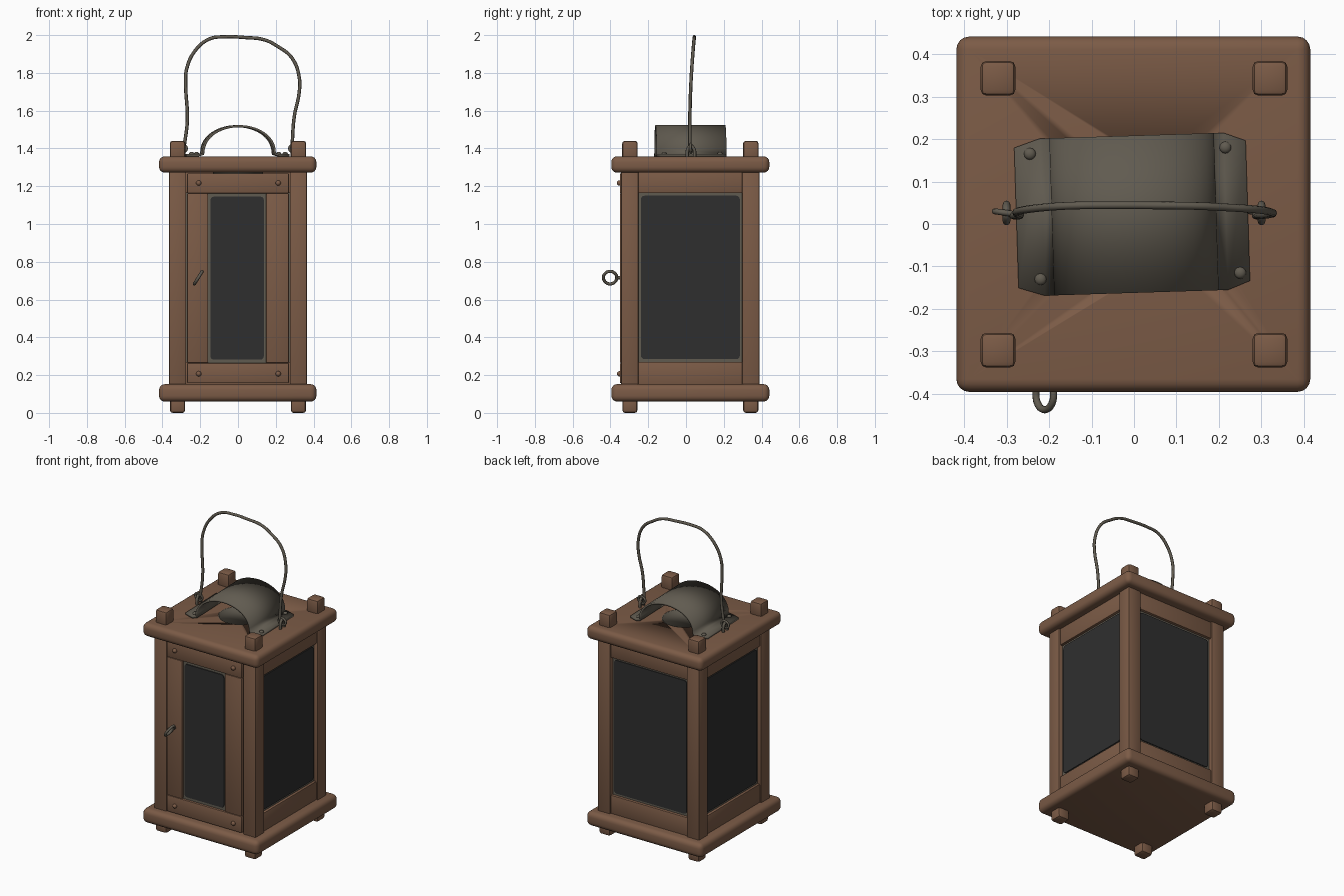
import bpy, bmesh, math
from mathutils import Matrix, Vector

if "Cube" in bpy.data.objects:
    bpy.data.objects.remove(bpy.data.objects["Cube"], do_unlink=True)

CY = 0.023          # depth centre of the lantern body
POST = 0.32         # post distance from the centre line


def material(name, rgb):
    m = bpy.data.materials.new(name)
    m.use_nodes = True
    m.diffuse_color = (*rgb, 1)
    m.node_tree.nodes["Principled BSDF"].inputs["Base Color"].default_value = (*rgb, 1)
    return m


wood = material("brown wood", (0.2, 0.105, 0.062))
metal = material("aged metal", (0.118, 0.104, 0.08))
glass = material("dark glass", (0.028, 0.028, 0.028))


def finish(name, bm, mat, matrix=None):
    if matrix:
        bm.transform(matrix)
    bmesh.ops.recalc_face_normals(bm, faces=bm.faces)
    mesh = bpy.data.meshes.new(name)
    bm.to_mesh(mesh)
    bm.free()
    mesh.materials.append(mat)
    ob = bpy.data.objects.new(name, mesh)
    bpy.context.collection.objects.link(ob)
    bpy.ops.object.select_all(action="DESELECT")
    ob.select_set(True)
    bpy.context.view_layer.objects.active = ob
    bpy.ops.object.shade_smooth_by_angle(angle=math.radians(40))
    return ob


def box(name, x, y, z, mat, bevel=0.008, segments=2, matrix=None, axis=None):
    """Bevelled box from (low, high) ranges; axis limits the bevel to edges along it."""
    bm = bmesh.new()
    bmesh.ops.create_cube(bm, size=1)
    for v in bm.verts:
        v.co = [(r[0] + r[1]) / 2 + c * (r[1] - r[0]) for c, r in zip(v.co, (x, y, z))]
    edges = [e for e in bm.edges if axis is None
             or abs((e.verts[0].co - e.verts[1].co).normalized()[axis]) > 0.9]
    bmesh.ops.bevel(bm, geom=edges, offset=bevel, segments=segments,
                    profile=0.5, affect="EDGES")
    return finish(name, bm, mat, matrix)


def rivet(name, loc, matrix=None):
    bm = bmesh.new()
    bmesh.ops.create_uvsphere(bm, u_segments=12, v_segments=8, radius=0.014)
    return finish(name, bm, metal if matrix is None else wood,
                  Matrix.Translation(loc) @ (matrix or Matrix.Scale(0.7, 4, (0, 0, 1))))


def wire(name, points, radius, cyclic=False, matrix=None):
    curve = bpy.data.curves.new(name, "CURVE")
    curve.dimensions = "3D"
    curve.bevel_depth = radius
    curve.bevel_resolution = 2
    curve.resolution_u = 6
    curve.use_fill_caps = True
    spline = curve.splines.new("BEZIER")
    spline.bezier_points.add(len(points) - 1)
    for p, co in zip(spline.bezier_points, points):
        p.co = co
        p.handle_left_type = p.handle_right_type = "AUTO"
    spline.use_cyclic_u = cyclic
    curve.materials.append(metal)
    ob = bpy.data.objects.new(name, curve)
    if matrix:
        ob.matrix_world = matrix
    bpy.context.collection.objects.link(ob)
    return ob


def ring(name, loc, ry, rz, radius, matrix=Matrix()):
    """Wire loop lying in the local YZ plane."""
    pts = [(0, ry * math.cos(t * math.tau / 8), rz * math.sin(t * math.tau / 8)) for t in range(8)]
    return wire(name, pts, radius, True, Matrix.Translation(loc) @ matrix)


# Base and roof boards
for name, z in (("base_board", (0.06, 0.152)), ("roof_board", (1.272, 1.358))):
    board = box(name, (-0.418, 0.415), (CY - 0.418, CY + 0.418), z, wood, 0.03, 4)

# Round smoke hole through the roof, with a metal collar
bm = bmesh.new()
bmesh.ops.create_cone(bm, cap_ends=True, segments=40, radius1=0.13, radius2=0.13, depth=0.4,
                      matrix=Matrix.Translation((0, CY, 1.315)))
cutter = finish("hole_cutter", bm, metal)
cut = board.modifiers.new("smoke_hole", "BOOLEAN")
cut.operation, cut.object, cut.solver = "DIFFERENCE", cutter, "EXACT"
bpy.context.view_layer.objects.active = board
bpy.ops.object.modifier_apply(modifier=cut.name)
bpy.data.objects.remove(cutter, do_unlink=True)

bm = bmesh.new()
bmesh.ops.create_cone(bm, cap_ends=False, segments=40, radius1=0.128, radius2=0.128, depth=0.12,
                      matrix=Matrix.Translation((0, CY, 1.298)))
collar = finish("smoke_hole_collar", bm, metal)
solid = collar.modifiers.new("thickness", "SOLIDIFY")
solid.thickness, solid.offset = 0.008, 0

# Corner posts with pegs that pass through both boards
for sx, side in ((-1, "right"), (1, "left")):
    for sy, end in ((-1, "front"), (1, "back")):
        x, y = sx * POST, CY + sy * POST
        square = lambda h: ((x - h, x + h), (y - h, y + h))
        box(f"{end}_{side}_post", *square(0.046), (0.14, 1.29), wood)
        box(f"{end}_{side}_foot_peg", *square(0.04), (0.0, 0.08), wood, 0.014, 2)
        box(f"{end}_{side}_roof_peg", *square(0.041), (1.34, 1.44), wood, 0.014, 2)

# Side and back windows: rails, metal lining and glass, turned around the centre
for side, turn in (("left", 90), ("back", 180), ("right", 270)):
    m = Matrix.Translation((0, CY, 0)) @ Matrix.Rotation(math.radians(turn), 4, "Z")
    for part, z in (("lower", (0.145, 0.27)), ("upper", (1.163, 1.28))):
        box(f"{side}_{part}_rail", (-0.29, 0.29), (-0.355, -0.3), z, wood, 0.006, 2, m)
    box(f"{side}_window_lining", (-0.285, 0.285), (-0.338, -0.315), (0.26, 1.175),
        metal, 0.004, 1, m)
    box(f"{side}_window_glass", (-0.262, 0.262), (-0.344, -0.325), (0.284, 1.15),
        glass, 0.02, 3, m, axis=1)

# Front door: rails, stiles, lining, glass and rivets
for part, z in (("lower", (0.157, 0.264)), ("upper", (1.162, 1.268))):
    box(f"door_{part}_rail", (-0.27, 0.27), (-0.35, -0.3), z, wood, 0.006)
    for x in (-0.208, 0.213):
        rivet(f"door_{part}_rivet", (x, -0.352, 1.217 if part == "upper" else 0.207),
              Matrix.Identity(4))
for part, x in (("right", (-0.27, -0.158)), ("left", (0.148, 0.27))):
    box(f"door_{part}_stile", x, (-0.35, -0.3), (0.264, 1.162), wood, 0.006)
box("door_window_lining", (-0.17, 0.16), (-0.336, -0.31), (0.255, 1.17), metal, 0.004, 1)
box("door_window_glass", (-0.146, 0.137), (-0.342, -0.32), (0.282, 1.145), glass, 0.018, 3, axis=1)

# Door pull ring on a short pin
tilt = Matrix.Rotation(math.radians(32), 4, "Y")
ring("door_pull_ring", (-0.21, -0.402, 0.716), 0.035, 0.039, 0.0085, tilt)
wire("door_pull_pin", [(-0.21, -0.33, 0.716), (-0.21, -0.368, 0.716)], 0.009)

# Arched metal smoke guard: a swept profile with flat feet
turn = Matrix.Translation((0, CY, 0)) @ Matrix.Rotation(math.radians(1.8), 4, "Z")
steps = [math.pi * i / 20 for i in range(21)]
profile = [(-0.277, 1.364), (-0.215, 1.364)]
profile += [(-0.19 * math.cos(t), 1.37 + 0.148 * math.sin(t) ** 0.9) for t in steps]
profile += [(0.215, 1.364), (0.268, 1.364)]
bm = bmesh.new()
rows = []
for i, (x, z) in enumerate(profile):
    half = 0.165 if i in (0, len(profile) - 1) else 0.185
    rows.append([bm.verts.new((x, y, z)) for y in (-half, half)])
for a, b in zip(rows, rows[1:]):
    bm.faces.new((a[0], b[0], b[1], a[1]))
guard = finish("smoke_guard", bm, metal, turn)
solid = guard.modifiers.new("thickness", "SOLIDIFY")
solid.thickness, solid.offset = 0.012, 0
for x, y in ((-0.245, 0.165), (0.215, 0.18), (-0.22, -0.13), (0.25, -0.115)):
    rivet("guard_rivet", (x, y, 1.372))

# Staples and end loops that hold the wire handle
for sx, side in ((-1, "right"), (1, "left")):
    ring(f"{side}_handle_staple", (sx * 0.3, 0.026, 1.372), 0.02, 0.04, 0.009)
    ring(f"{side}_handle_loop", (sx * 0.3, 0.026, 1.4), 0.028, 0.022, 0.007,
         Matrix.Rotation(math.radians(82), 4, "Z"))

# Hand-bent wire handle
bend = [(-0.285, 1.41), (-0.268, 1.55), (-0.277, 1.74), (-0.272, 1.82), (-0.225, 1.92),
        (-0.15, 1.98), (-0.07, 1.991), (0.04, 1.987), (0.14, 1.975), (0.21, 1.94),
        (0.285, 1.88), (0.325, 1.77), (0.323, 1.69), (0.298, 1.57), (0.286, 1.41)]
wire("wire_handle", [(x, 0.02 + 0.025 * max(0, (z - 1.5) / 0.5) ** 2, z) for x, z in bend], 0.009)
